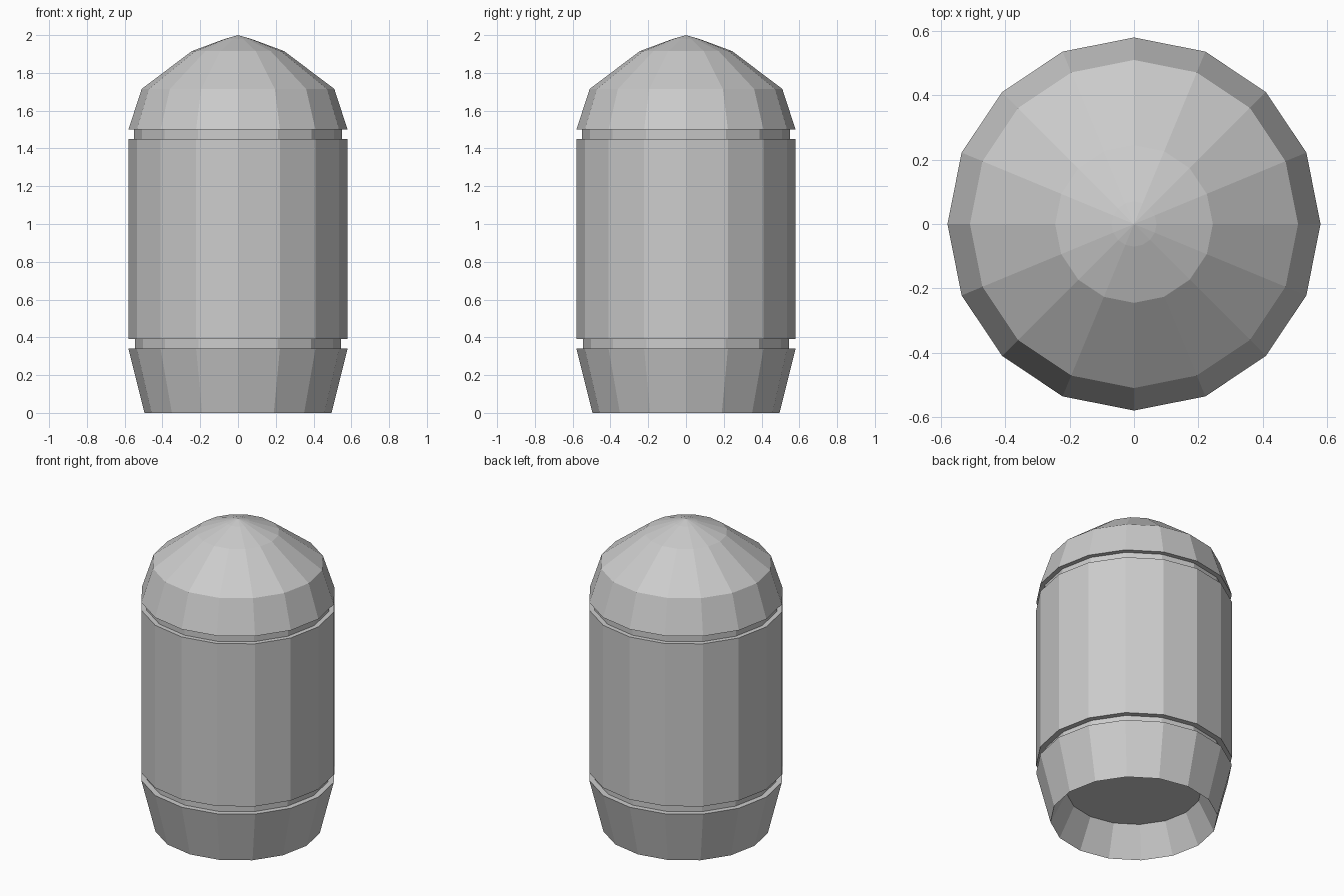
import bpy, bmesh, math

if "Cube" in bpy.data.objects:
    bpy.data.objects.remove(bpy.data.objects["Cube"])

SIDES = 16


def lathe(name, profile):
    """Spin (radius, height) points, listed bottom to top, into a flat-faced shell."""
    bm = bmesh.new()
    rings = []
    for r, z in profile:
        if r == 0:
            rings.append([bm.verts.new((0, 0, z))] * SIDES)
        else:
            rings.append([bm.verts.new((r * math.cos(a), r * math.sin(a), z))
                          for a in (2 * math.pi * i / SIDES for i in range(SIDES))])
    for lo, hi in zip(rings, rings[1:]):
        for i in range(SIDES):
            j = (i + 1) % SIDES
            corners = [lo[i], lo[j], hi[j], hi[i]]
            bm.faces.new(list(dict.fromkeys(corners)))
    mesh = bpy.data.meshes.new(name)
    bm.to_mesh(mesh)
    bm.free()
    obj = bpy.data.objects.new(name, mesh)
    bpy.context.collection.objects.link(obj)
    return obj


# Tapered base with a recessed underside
lathe("base", [(0, 0.19), (0.40, 0.19), (0.495, 0), (0.58, 0.34), (0.545, 0.34)])
# Narrow groove between base and body
lathe("lower_groove", [(0.545, 0.34), (0.545, 0.39)])
# Straight body
lathe("body", [(0.545, 0.39), (0.58, 0.39), (0.58, 1.45), (0.55, 1.45)])
# Narrow groove between body and dome
lathe("upper_groove", [(0.55, 1.45), (0.55, 1.50)])
# Faceted dome
lathe("dome", [(0.55, 1.50), (0.58, 1.50), (0.51, 1.715), (0.245, 1.915),
               (0.07, 1.98), (0, 2.0)])
